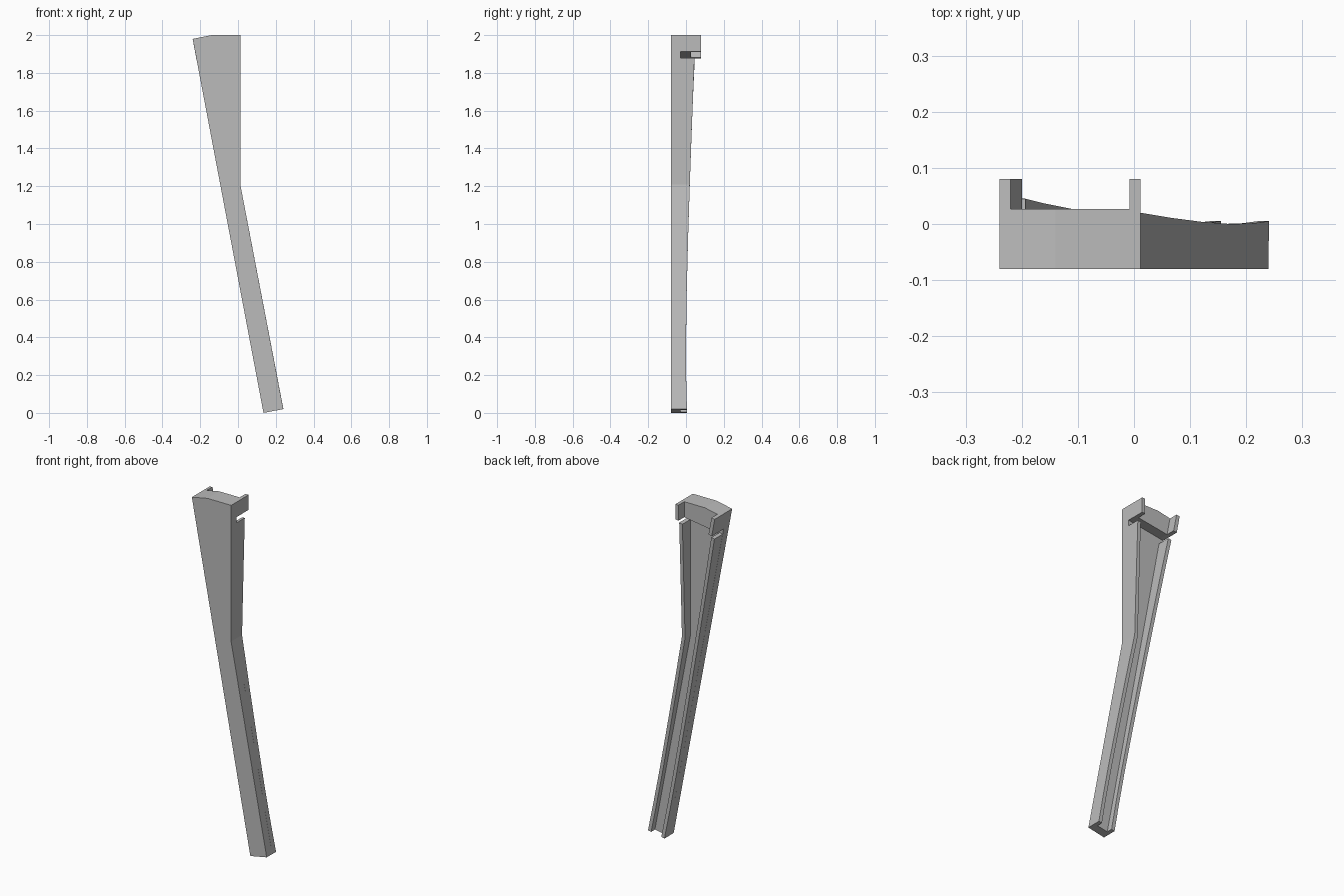
import bpy
import bmesh

cube = bpy.data.objects.get("Cube")
if cube:
    bpy.data.objects.remove(cube, do_unlink=True)

grey = bpy.data.materials.new("plain grey")
grey.use_nodes = True
grey.diffuse_color = (0.5, 0.5, 0.5, 1)
grey.node_tree.nodes["Principled BSDF"].inputs["Base Color"].default_value = (0.5, 0.5, 0.5, 1)

FRONT, FLOOR, CAP_BACK, LIP_BACK = -0.08, -0.03, 0.027, 0.08
WALL = 0.02
KNEE = 1.21


def loft(name, rings):
    """Skin a row of matching closed rings and close both ends."""
    bm = bmesh.new()
    rows = [[bm.verts.new(p) for p in ring] for ring in rings]
    count = len(rows[0])
    for a, b in zip(rows, rows[1:]):
        for i in range(count):
            j = (i + 1) % count
            bm.faces.new((a[i], a[j], b[j], b[i]))
    bm.faces.new(rows[0])
    bm.faces.new(rows[-1])
    bmesh.ops.recalc_face_normals(bm, faces=bm.faces)
    mesh = bpy.data.meshes.new(name)
    bm.to_mesh(mesh)
    bm.free()
    mesh.materials.append(grey)
    obj = bpy.data.objects.new(name, mesh)
    bpy.context.collection.objects.link(obj)
    return obj


def prism(name, outline, y0, y1):
    return loft(name, [[(x, y, z) for x, z in outline] for y in (y0, y1)])


def right_side(z):
    return 0.012 + max(0, KNEE - z) * 0.192


def left_side(z):
    return 0.135 - 0.189 * z


# Front plate with its bent outline
prism("front_plate", [(-0.24, 1.98), (-0.14, 2.0), (0.012, 2.0), (0.012, KNEE),
                      (0.24, 0.02), (0.135, 0)], FRONT, FLOOR)

# Cap block between the lips, with a sloping underside
prism("top_cap", [(-0.22, 1.984), (-0.14, 2.0), (-0.008, 2.0),
                  (-0.008, 1.91), (-0.2, 1.881)], FLOOR, CAP_BACK)

# Lips at the two ends of the cap
prism("left_edge_lip", [(-0.24, 1.98), (-0.22, 1.984), (-0.2, 1.881),
                        (-0.221, 1.877)], FLOOR, LIP_BACK)
prism("right_edge_lip", [(-0.008, 2.0), (0.012, 2.0), (0.012, 1.913),
                         (-0.008, 1.91)], FLOOR, LIP_BACK)

# Side walls: height station and depth of the curved rear edge
profile = [(0.0, 0.005), (0.18, 0.001), (0.38, 0.0), (0.65, 0.004), (0.93, 0.011),
           (KNEE, 0.02), (1.41, 0.027), (1.65, 0.036), (1.88, 0.045)]


def wall(name, side, inward, bottom, top):
    rings = []
    for z, back in profile:
        z = min(max(z, bottom), top)
        x = side(z)
        xi, zi = x + inward * WALL, z + inward * 0.004
        rings.append([(x, FLOOR, z), (xi, FLOOR, zi), (xi, back, zi), (x, back, z)])
    loft(name, rings)


wall("left_edge_wall", left_side, 1, 0.0, 1.845)
wall("right_edge_wall", right_side, -1, 0.02, 1.88)
